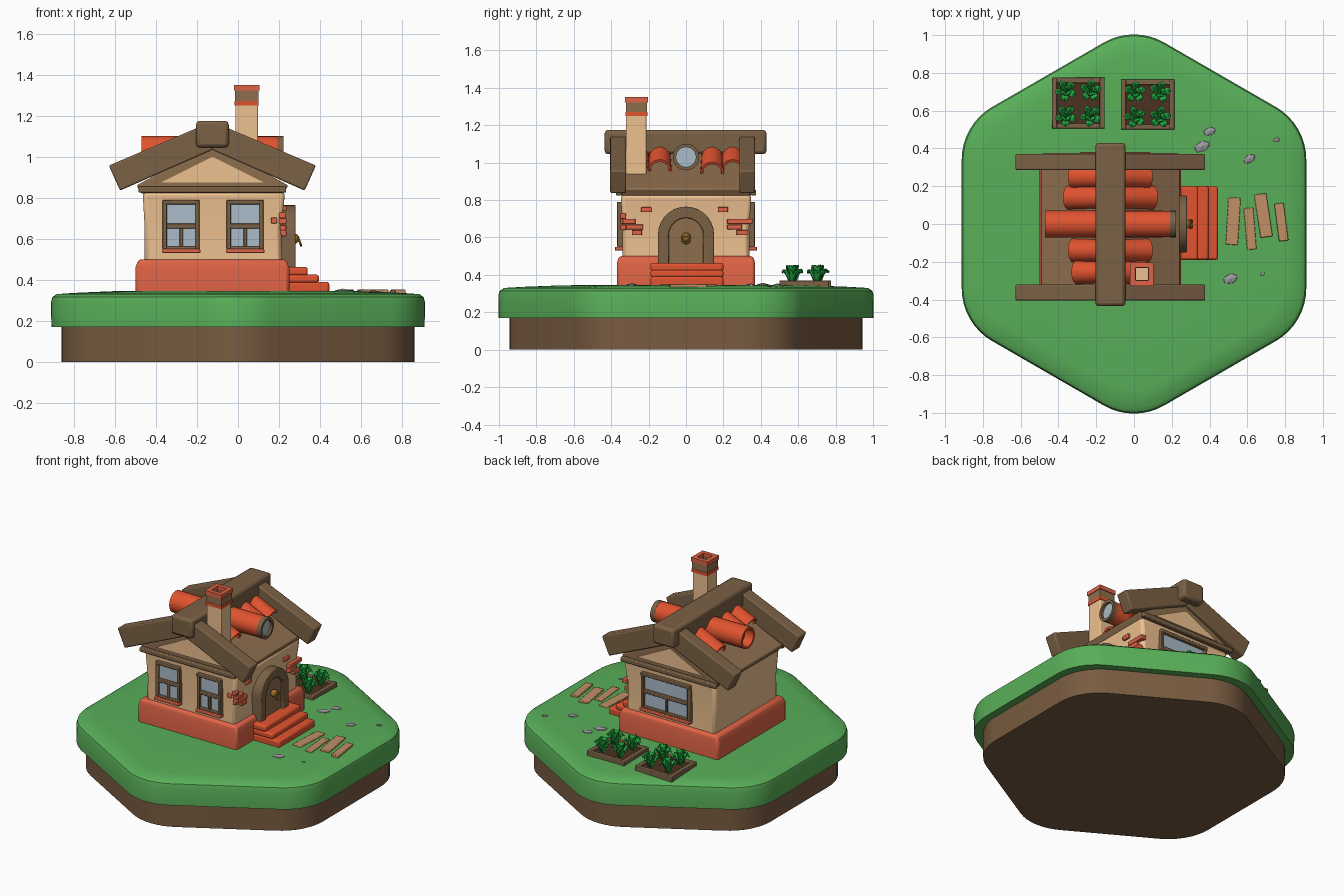
import bpy, bmesh, math, random
from mathutils import Vector, Matrix

if "Cube" in bpy.data.objects:
    bpy.data.objects.remove(bpy.data.objects["Cube"])
random.seed(4)

def mat(name, r, g, b):
    m = bpy.data.materials.new(name)
    m.diffuse_color = (r ** 2.2, g ** 2.2, b ** 2.2, 1)
    m.use_nodes = True
    m.node_tree.nodes["Principled BSDF"].inputs["Base Color"].default_value = m.diffuse_color
    return m

GRASS = mat("grass", .35, .68, .35)
DIRT = mat("dirt", .47, .36, .26)
SOIL = mat("soil", .3, .21, .15)
WOOD = mat("wood", .48, .38, .28)
ROOF = mat("roof", .55, .43, .31)
RED = mat("tile", .88, .33, .2)
BRICK = mat("plinth", .87, .39, .28)
WALL = mat("plaster", .93, .75, .56)
PLANK = mat("plank", .75, .56, .4)
GLASS = mat("glass", .66, .73, .78)
STONE = mat("stone", .6, .6, .62)
LEAF = mat("leaf", .15, .68, .27)
BRASS = mat("brass", .62, .46, .15)

def make(name, bm, m, bevel=0, segs=2, angle=35):
    bmesh.ops.recalc_face_normals(bm, faces=bm.faces)
    me = bpy.data.meshes.new(name)
    bm.to_mesh(me)
    bm.free()
    me.materials.append(m)
    o = bpy.data.objects.new(name, me)
    bpy.context.collection.objects.link(o)
    if bevel:
        b = o.modifiers.new("bevel", 'BEVEL')
        b.width, b.segments, b.limit_method = bevel, segs, 'ANGLE'
    bpy.context.view_layer.objects.active = o
    bpy.ops.object.select_all(action='DESELECT')
    o.select_set(True)
    bpy.ops.object.shade_smooth_by_angle(angle=math.radians(angle))
    return o

def loft(name, rings, m, closed=False, **k):
    """Skin a list of point rings; cap the ends, or join last to first."""
    bm = bmesh.new()
    vs = [[bm.verts.new(p) for p in r] for r in rings]
    n = len(vs[0])
    for a, b in zip(vs, vs[1:] + (vs[:1] if closed else [])):
        for i in range(n):
            bm.faces.new((a[i], a[(i + 1) % n], b[(i + 1) % n], b[i]))
    if not closed:
        bm.faces.new(vs[0])
        bm.faces.new(vs[-1])
    return make(name, bm, m, **k)

def box(name, x0, x1, y0, y1, z0, z1, m, bevel=0, rot=0, M=None):
    bm = bmesh.new()
    bmesh.ops.create_cube(bm, size=1)
    T = Matrix.Translation(((x0 + x1) / 2, (y0 + y1) / 2, (z0 + z1) / 2)) \
        @ Matrix.Rotation(rot, 4, 'Z') @ Matrix.Diagonal((x1 - x0, y1 - y0, z1 - z0, 1))
    bmesh.ops.transform(bm, matrix=(M or Matrix()) @ T, verts=bm.verts)
    return make(name, bm, m, bevel)

def prism_y(name, pts, y0, y1, m, **k):
    return loft(name, [[(x, y, z) for x, z in pts] for y in (y0, y1)], m, **k)

def prism_x(name, pts, x0, x1, m, **k):
    return loft(name, [[(x, y, z) for y, z in pts] for x in (x0, x1)], m, **k)

# island: rounded hexagon slabs
def hexring(ap, z, r=.32):
    R = (ap - r) / math.cos(math.pi / 6)
    pts = []
    for i in range(6):
        c = math.radians(30 + 60 * i)
        for j in range(9):
            a = c + math.radians(-30 + 7.5 * j)
            pts.append((R * math.cos(c) + r * math.cos(a), R * math.sin(c) + r * math.sin(a), z))
    return pts
loft("dirt_base", [hexring(.86, 0), hexring(.86, .2)], DIRT)
loft("grass_top", [hexring(a, z) for a, z in
     [(.91, .17), (.912, .29), (.905, .315), (.885, .33), (.80, .336), (.62, .344), (.45, .346)]], GRASS)

# house body
def rect(x0, x1, y, z):
    return [(x0, -y, z), (x1, -y, z), (x1, y, z), (x0, y, z)]
loft("plinth", [rect(-.50, .25, .37, .33), rect(-.50, .25, .37, .46), rect(-.485, .235, .36, .50)],
     BRICK, bevel=.015)
loft("walls", [rect(-.455, .215, .34, .48), rect(-.455, .21, .338, .65), rect(-.465, .23, .35, .83)],
     WALL, bevel=.02)
CX = -.125   # ridge line
prism_y("roof_body", [(CX - .345, .82), (CX - .37, .86), (CX, 1.06), (CX + .37, .86), (CX + .345, .82)],
        -.345, .345, ROOF, bevel=.008)
for s in (-1, 1):
    box("eave_trim", CX - .36, CX + .36, s * .36 - .015, s * .36 + .015, .825, .855, WOOD, .006)
    prism_y("gable_panel", [(CX - .25, .875), (CX, 1.0), (CX + .25, .875)], s * .34, s * .352, WALL)

# barge beams and ridge beam
for part, y0, y1 in (("front", -.405, -.32), ("back", .285, .37)):
    for s in (-1, 1):
        prism_y(part + "_barge_beam", [(CX, 1.172), (CX + s * .505, .957), (CX + s * .45, .835), (CX, 1.033)],
                y0, y1, WOOD, bevel=.008)
box("ridge_beam", CX - .08, CX + .08, -.435, .43, 1.045, 1.175, WOOD, .018)

# roof tiles: half pipes lying on each slope
def tube(name, M, L, r0, r1, th, a0, a1, m, n=14):
    full = a1 - a0 > 359
    bm = bmesh.new()
    rings = []
    for x, ro in ((0, r0), (L, r1)):
        for r in ((ro, ro - th) if x == 0 else (ro - th, ro)):
            rings.append([bm.verts.new(M @ Vector((x, r * math.cos(t), r * math.sin(t))))
                for t in [math.radians(a0 + (a1 - a0) * i / n) for i in range(n if full else n + 1)]])
    k = len(rings[0])
    for a, b in zip(rings, rings[1:] + rings[:1]):
        for i in range(k if full else k - 1):
            bm.faces.new((a[i], a[(i + 1) % k], b[(i + 1) % k], b[i]))
    if not full:
        for i in (0, k - 1):
            bm.faces.new([r[i] for r in rings])
    return make(name, bm, m)
for s in (-1, 1):
    for y, L in ((-.255, .20), (-.14, .22), (.14, .25), (.25, .22)):
        M = Matrix.Translation((CX, y, 1.06)) @ Matrix.Rotation(0 if s > 0 else math.pi, 4, 'Z') \
            @ Matrix.Rotation(math.radians(27), 4, 'Y')
        tube("roof_tile", M, L, .055, .063, .014, -10, 190, RED)

# round dormer pipe through the roof, with glass
tube("dormer_pipe", Matrix.Translation((-.47, 0, 1.03)), .67, .072, .07, .014, 0, 360, RED, 24)
tube("dormer_rim", Matrix.Translation((.19, 0, 1.03)), .032, .071, .071, .018, 0, 360, WOOD, 24)
for x, m in ((.205, GLASS), (-.40, WOOD)):
    prism_x("dormer_disc", [(.058 * math.cos(i * math.pi / 12), 1.03 + .058 * math.sin(i * math.pi / 12))
            for i in range(24)], x - .006, x, m)

# chimney
def shell(name, x, y, h, t, z0, z1, m):
    sq = lambda a, z: [(x - a, y - a, z), (x + a, y - a, z), (x + a, y + a, z), (x - a, y + a, z)]
    loft(name, [sq(h, z0), sq(h, z1), sq(h - t, z1), sq(h - t, z0)], m, closed=True)
KX, KY = .042, -.265
box("chimney_stack", KX - .055, KX + .055, KY - .055, KY + .055, .9, 1.26, WALL, .005)
shell("chimney_lower_band", KX, KY, .059, .02, 1.25, 1.272, RED)
shell("chimney_cap", KX, KY, .057, .025, 1.27, 1.325, ROOF)
shell("chimney_rim", KX, KY, .062, .028, 1.322, 1.35, BRICK)

# windows, built facing -y and turned for the back wall
def window(cx, w, back):
    M = Matrix.Rotation(math.pi, 4, 'Z') if back else Matrix()
    c, h = (-cx if back else cx), w / 2
    b = lambda n, x0, x1, y0, y1, z0, z1, m, v=.004: box(n, c + x0, c + x1, y0, y1, z0, z1, m, v, 0, M)
    b("window_glass", -h + .01, h - .01, -.35, -.33, .55, .78, GLASS, 0)
    for s in (-1, 1):
        b("window_post", s * (h - .01) - .01, s * (h - .01) + .01, -.368, -.33, .55, .785, WOOD)
    b("window_head", -h, h, -.37, -.33, .768, .79, WOOD)
    b("window_rail", -h, h, -.365, -.33, .65, .675, WOOD)
    b("window_mullion", -.009, .009, -.362, -.33, .55, .66, WOOD)
    b("window_foot", -h, h, -.366, -.33, .548, .562, WOOD)
    b("window_sill", -h - .003, h + .003, -.38, -.33, .53, .55, BRICK)
window(-.277, .18, False)
window(.035, .18, False)
window(-.10, .37, True)

# arched door, frame and steps
def arch(w, z0, spring, n=14):
    return [(-w, z0)] + [(-w * math.cos(math.pi * i / n), spring + w * math.sin(math.pi * i / n))
                         for i in range(n + 1)] + [(w, z0)]
o, i_ = arch(.15, .46, .615), arch(.092, .46, .612)
loft("door_frame", [[(x, y, z) for y, z in p] for x, p in ((.2, o), (.28, o), (.28, i_), (.2, i_))],
     WOOD, closed=True, bevel=.005)
prism_x("door", i_, .2, .262, ROOF)
for n, (x, z0, z1) in enumerate(((.445, .335, .39), (.395, .385, .425), (.34, .42, .463))):
    box("door_step", .2, x, -.19, .2, z0, z1, RED, .012)
bm = bmesh.new()
bmesh.ops.create_icosphere(bm, subdivisions=2, radius=.026,
    matrix=Matrix.Translation((.275, 0, .6)) @ Matrix.Diagonal((.9, 1, 1, 1)))
make("door_knocker", bm, BRASS)
bpy.ops.mesh.primitive_torus_add(major_radius=.022, minor_radius=.006, major_segments=16, minor_segments=6,
    location=(.3, 0, .588), rotation=(0, math.radians(70), 0))
ring = bpy.context.object
ring.name = "knocker_ring"
ring.data.materials.append(BRASS)

# exposed bricks on the door wall and around its corners
for y0, y1, z0 in ((-.34, -.27, .672), (-.32, -.23, .642), (-.29, -.235, .612), (.22, .355, .672),
                   (.22, .30, .642), (.27, .33, .612), (-.24, -.185, .735), (.17, .225, .735)):
    box("wall_brick", .2, .236, y0, y1, z0, z0 + .028, BRICK, .004)
for x0, x1, z0 in ((.16, .19, .675), (.20, .234, .70), (.205, .234, .64)):
    box("corner_brick", x0, x1, -.352, -.32, z0, z0 + .028, BRICK, .004)

# plank path and stones
for x, y, w, l, r in ((.525, .015, .065, .25, -.06), (.615, -.025, .05, .22, .08),
                      (.685, .045, .065, .23, .15), (.78, .01, .05, .2, .13)):
    box("path_plank", x - w / 2, x + w / 2, y - l / 2, y + l / 2, .33, .352, PLANK, .004, r)
for x, y, s in ((.36, .41, .045), (.4, .49, .035), (.61, .345, .035), (.755, .445, .018),
                (.51, -.29, .042), (.68, -.265, .013)):
    bm = bmesh.new()
    bmesh.ops.create_icosphere(bm, subdivisions=1, radius=s, matrix=Matrix.Translation((x, y, .342))
        @ Matrix.Rotation(random.uniform(.3, .9), 4, 'Z') @ Matrix.Diagonal((1.1, .7, .35, 1)))
    make("stone", bm, STONE, angle=10)

# garden beds with leafy plants
def plant(x, y):
    bm = bmesh.new()
    turn = random.uniform(0, 1)
    for ring_n, spread, top in ((5, .058, .43), (4, .03, .452)):
        for k in range(ring_n):
            R = Matrix.Translation((x, y, 0)) @ Matrix.Rotation(turn + k * math.tau / ring_n, 4, 'Z')
            v = [[bm.verts.new(R @ Vector((r * spread, s * w, z + (0 if s else -.008)))) for s in (-1, 0, 1)]
                 for r, w, z in ((.12, .008, .355), (.4, .017, top - .03), (.75, .018, top), (1, .002, top - .012))]
            for a, b in zip(v, v[1:]):
                for i in (0, 1):
                    bm.faces.new((a[i], a[i + 1], b[i + 1], b[i]))
    sol = make("plant", bm, LEAF).modifiers.new("thick", 'SOLIDIFY')
    sol.thickness = .004
for x0, x1, y0, y1 in ((-.435, -.155, .505, .775), (-.07, .215, .5, .765)):
    box("bed_soil", x0 + .01, x1 - .01, y0 + .01, y1 - .01, .325, .357, SOIL)
    for x in (x0, x1 - .028):
        box("bed_side", x, x + .028, y0, y1, .325, .37, WOOD, .004)
    for y in (y0, y1 - .028):
        box("bed_end", x0, x1, y, y + .028, .325, .368, WOOD, .004)
    for sx in (-.066, .066):
        for sy in (-.067, .067):
            plant((x0 + x1) / 2 + sx, (y0 + y1) / 2 + sy)
